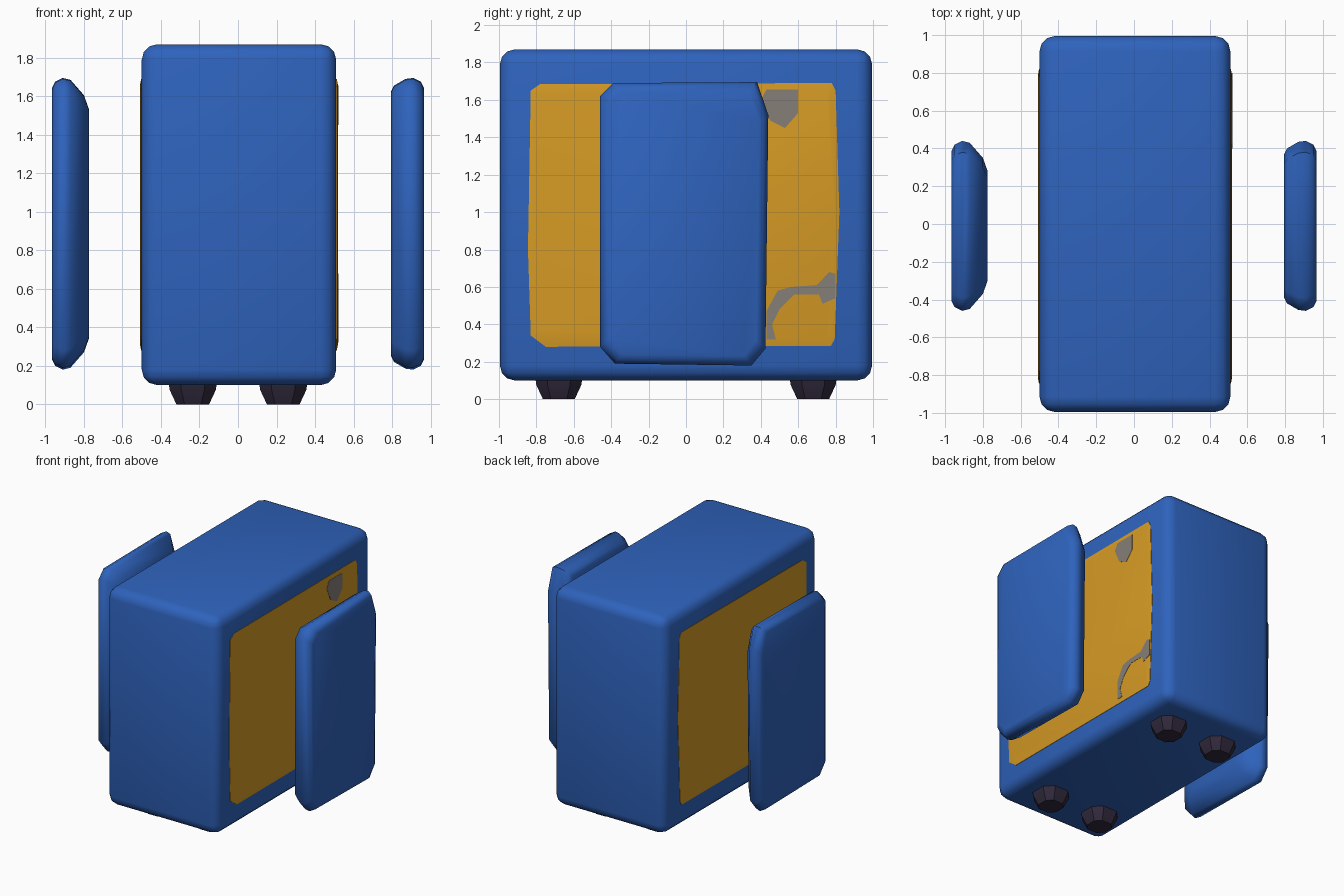
import bpy, bmesh, math
from mathutils import Matrix

if "Cube" in bpy.data.objects:
    bpy.data.objects.remove(bpy.data.objects["Cube"])


def material(name, rgb):
    m = bpy.data.materials.new(name)
    m.diffuse_color = (*rgb, 1)
    m.use_nodes = True
    m.node_tree.nodes["Principled BSDF"].inputs["Base Color"].default_value = m.diffuse_color
    return m


BLUE = material("blue paint", (0.028, 0.125, 0.51))
YELLOW = material("amber panel", (0.67, 0.325, 0.018))
GREY = material("worn grey", (0.24, 0.21, 0.19))
DARK = material("dark rubber", (0.03, 0.022, 0.045))


def finish(name, bm, mat, angle=50):
    bmesh.ops.recalc_face_normals(bm, faces=bm.faces)
    me = bpy.data.meshes.new(name)
    bm.to_mesh(me)
    bm.free()
    ob = bpy.data.objects.new(name, me)
    me.materials.append(mat)
    bpy.context.collection.objects.link(ob)
    bpy.ops.object.select_all(action='DESELECT')
    ob.select_set(True)
    bpy.context.view_layer.objects.active = ob
    bpy.ops.object.shade_smooth_by_angle(angle=math.radians(angle))
    return ob


def loft(name, loops, mat, angle=50):
    """Skin equal-length point loops and cap both ends."""
    bm = bmesh.new()
    rings = [[bm.verts.new(p) for p in loop] for loop in loops]
    n = len(rings[0])
    for a, b in zip(rings, rings[1:]):
        for i in range(n):
            j = (i + 1) % n
            bm.faces.new((a[i], a[j], b[j], b[i]))
    bm.faces.new(rings[0])
    bm.faces.new(rings[-1])
    return finish(name, bm, mat, angle)


def side_loop(outline, x, inset=0):
    """Place a (y, z) outline at x, shrunk by inset around its middle."""
    ys, zs = [p[0] for p in outline], [p[1] for p in outline]
    cy, cz = (min(ys) + max(ys)) / 2, (min(zs) + max(zs)) / 2
    ky = 1 - 2 * inset / (max(ys) - min(ys))
    kz = 1 - 2 * inset / (max(zs) - min(zs))
    return [(x, cy + (y - cy) * ky, cz + (z - cz) * kz) for y, z in outline]


# Main rounded casing
bm = bmesh.new()
bmesh.ops.create_cube(bm, size=1, matrix=Matrix.Translation((0.005, 0, 0.985))
                      @ Matrix.Diagonal((1.01, 1.99, 1.77, 1)))
bmesh.ops.bevel(bm, geom=bm.edges[:] + bm.verts[:], offset=0.08, segments=3,
                profile=0.5, affect='EDGES')
finish("casing", bm, BLUE)

# Amber side panels, nearly flush with the casing
PANEL = [(-0.78, 1.685), (-0.83, 1.65), (-0.845, 0.8), (-0.83, 0.34), (-0.75, 0.28),
         (0.775, 0.285), (0.795, 0.32), (0.82, 1.0), (0.80, 1.65), (0.78, 1.69)]
for side, s in (("right", 1), ("left", -1)):
    x0 = 0.005
    loft(side + "_panel", [side_loop(PANEL, x0 + s * 0.48),
                           side_loop(PANEL, x0 + s * 0.508),
                           side_loop(PANEL, x0 + s * 0.514, 0.03)], YELLOW)

# Worn patches on the right panel
PATCHES = {
    "upper_worn_patch": [(0.43, 1.655), (0.60, 1.655), (0.60, 1.53), (0.53, 1.45),
                         (0.45, 1.49), (0.40, 1.60)],
    "lower_worn_patch": [(0.43, 0.32), (0.43, 0.47), (0.49, 0.58), (0.56, 0.60),
                         (0.70, 0.61), (0.765, 0.68), (0.80, 0.67), (0.80, 0.54),
                         (0.73, 0.51), (0.71, 0.56), (0.58, 0.56), (0.50, 0.48),
                         (0.46, 0.40), (0.48, 0.32)],
}
for name, pts in PATCHES.items():
    loft(name, [side_loop(pts, 0.513), side_loop(pts, 0.521)], GREY)

# Floating side plates with chamfered corners
PLATE = [(-0.46, 1.62), (-0.39, 1.69), (0.38, 1.695), (0.44, 1.52), (0.425, 0.27),
         (0.35, 0.18), (-0.38, 0.19), (-0.46, 0.28)]
SECTIONS = {
    "right": [(0.965, 0.05), (0.95, 0.02), (0.91, 0), (0.87, 0.005), (0.81, 0.04), (0.795, 0.07)],
    "left": [(-0.965, 0.05), (-0.95, 0.02), (-0.91, 0), (-0.87, 0.01), (-0.80, 0.09), (-0.775, 0.16)],
}
for side, steps in SECTIONS.items():
    loft(side + "_side_plate", [side_loop(PLATE, x, i) for x, i in steps], BLUE)

# Four tapered feet
for sx in (-1, 1):
    for cy in (-0.68, 0.68):
        rings = []
        for z, r in ((0.13, 0.128), (0.075, 0.12), (0.0, 0.085)):
            c = r * 0.5
            shape = [(r, c), (c, r), (-c, r), (-r, c), (-r, -c), (-c, -r), (c, -r), (r, -c)]
            rings.append([(sx * 0.235 + x, cy + y, z) for x, y in shape])
        loft(("right" if sx > 0 else "left") + ("_front" if cy < 0 else "_back") + "_foot",
             rings, DARK, 35)
